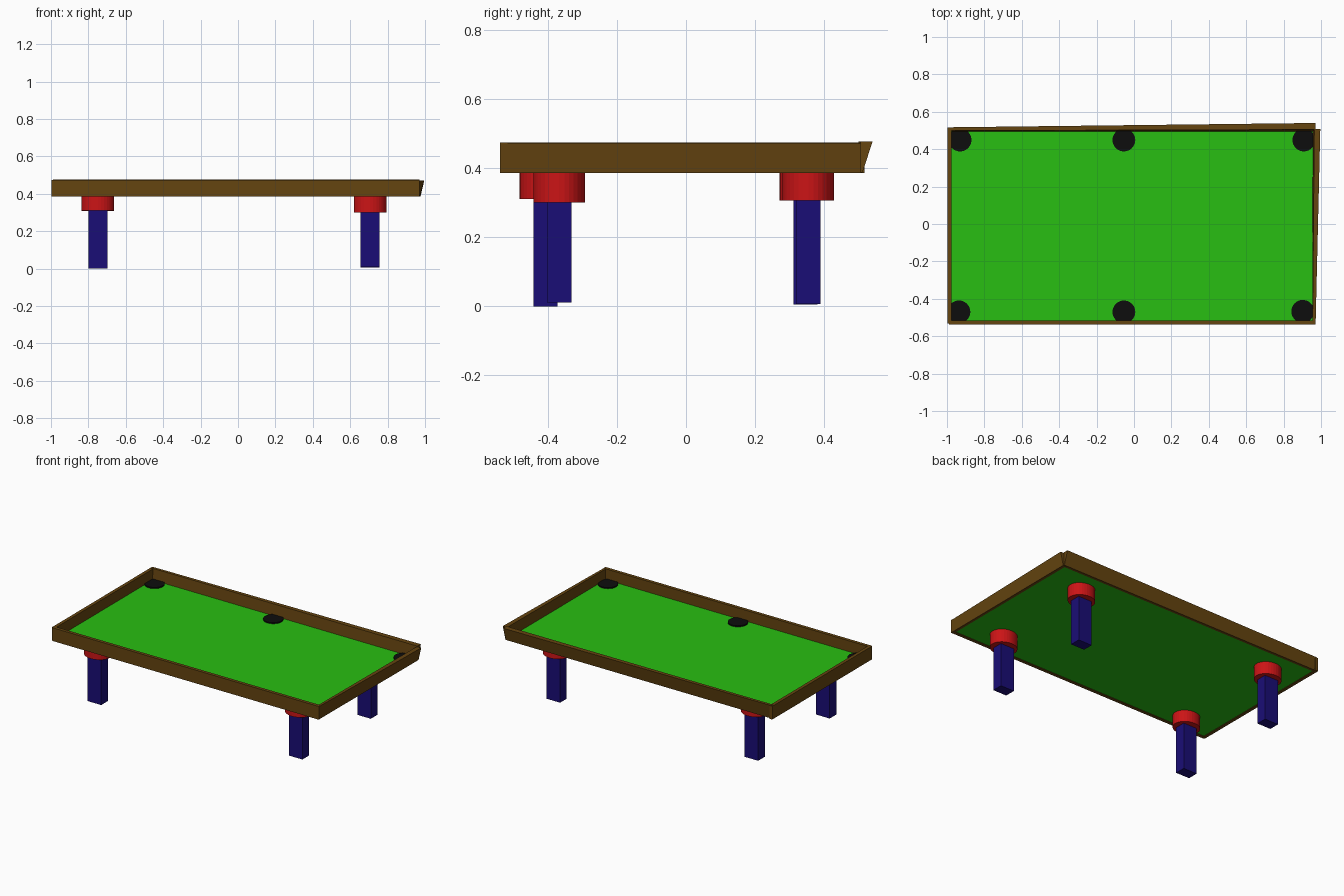
import bpy, bmesh
from mathutils import Matrix

if "Cube" in bpy.data.objects:
    bpy.data.objects.remove(bpy.data.objects["Cube"])


def material(name, rgb):
    m = bpy.data.materials.new(name)
    m.diffuse_color = (*rgb, 1)
    m.use_nodes = True
    m.node_tree.nodes["Principled BSDF"].inputs["Base Color"].default_value = m.diffuse_color
    return m


FELT = material("felt_green", (0.022, 0.52, 0.006))
WOOD = material("wood_brown", (0.13, 0.058, 0.005))
RED = material("collar_red", (0.6, 0.007, 0.008))
BLUE = material("leg_blue", (0.01, 0.004, 0.18))
BLACK = material("pocket_black", (0.004, 0.004, 0.004))


def finish(bm, name, mat):
    bmesh.ops.recalc_face_normals(bm, faces=bm.faces)
    me = bpy.data.meshes.new(name)
    bm.to_mesh(me)
    bm.free()
    me.materials.append(mat)
    ob = bpy.data.objects.new(name, me)
    bpy.context.collection.objects.link(ob)
    return ob


def prism(name, bottom, top, z0, z1, mat):
    """Four-sided block whose bottom and top outlines may differ."""
    bm = bmesh.new()
    lo = [bm.verts.new((x, y, z0)) for x, y in bottom]
    hi = [bm.verts.new((x, y, z1)) for x, y in top]
    bm.faces.new(lo[::-1])
    bm.faces.new(hi)
    for i in range(4):
        j = (i + 1) % 4
        bm.faces.new((lo[i], lo[j], hi[j], hi[i]))
    return finish(bm, name, mat)


def rect(x0, x1, y0, y1):
    return [(x0, y0), (x1, y0), (x1, y1), (x0, y1)]


def box(name, x0, x1, y0, y1, z0, z1, mat):
    r = rect(x0, x1, y0, y1)
    return prism(name, r, r, z0, z1, mat)


def cylinder(name, x, y, rx, ry, z0, z1, mat):
    bm = bmesh.new()
    bmesh.ops.create_cone(
        bm, cap_ends=True, segments=32, radius1=1, radius2=1, depth=1,
        matrix=Matrix.Translation((x, y, (z0 + z1) / 2)) @ Matrix.Diagonal((rx, ry, z1 - z0, 1)))
    return finish(bm, name, mat)


# Playing bed
box("felt_bed", -0.982, 0.965, -0.522, 0.506, 0.389, 0.402, FELT)

# Straight rails at the left and front
box("left_rail", -0.998, -0.976, -0.532, 0.517, 0.386, 0.474, WOOD)
box("front_rail", -0.99, 0.97, -0.538, -0.516, 0.386, 0.474, WOOD)

# Back and right rails flare outward towards their shared corner
prism("back_rail",
      [(-0.99, 0.493), (0.97, 0.493), (0.97, 0.511), (-0.99, 0.511)],
      [(-0.99, 0.499), (0.97, 0.505), (0.97, 0.54), (-0.99, 0.517)],
      0.388, 0.477, WOOD)
prism("right_rail",
      [(0.954, -0.535), (0.971, -0.535), (0.976, 0.507), (0.956, 0.507)],
      [(0.955, -0.535), (0.971, -0.535), (0.996, 0.507), (0.964, 0.507)],
      0.386, 0.472, WOOD)

# Pockets
for name, x, y in [("back_left", -0.93, 0.449), ("back_middle", -0.054, 0.449),
                   ("back_right", 0.908, 0.449), ("front_left", -0.936, -0.47),
                   ("front_middle", -0.054, -0.47), ("front_right", 0.902, -0.467)]:
    cylinder(name + "_pocket", x, y, 0.061, 0.061, 0.392, 0.41, BLACK)

# Legs with round collars: centre x, y, foot height, collar underside
for name, x, y, foot, under in [("front_left", -0.749, -0.407, 0.0, 0.311),
                                ("front_right", 0.706, -0.367, 0.011, 0.301),
                                ("back_left", -0.749, 0.346, 0.006, 0.307),
                                ("back_right", 0.706, 0.354, 0.007, 0.307)]:
    box(name + "_leg", x - 0.05, x + 0.05, y - 0.035, y + 0.035, foot, under + 0.02, BLUE)
    cylinder(name + "_collar", x, y, 0.087, 0.075, under, 0.392, RED)
